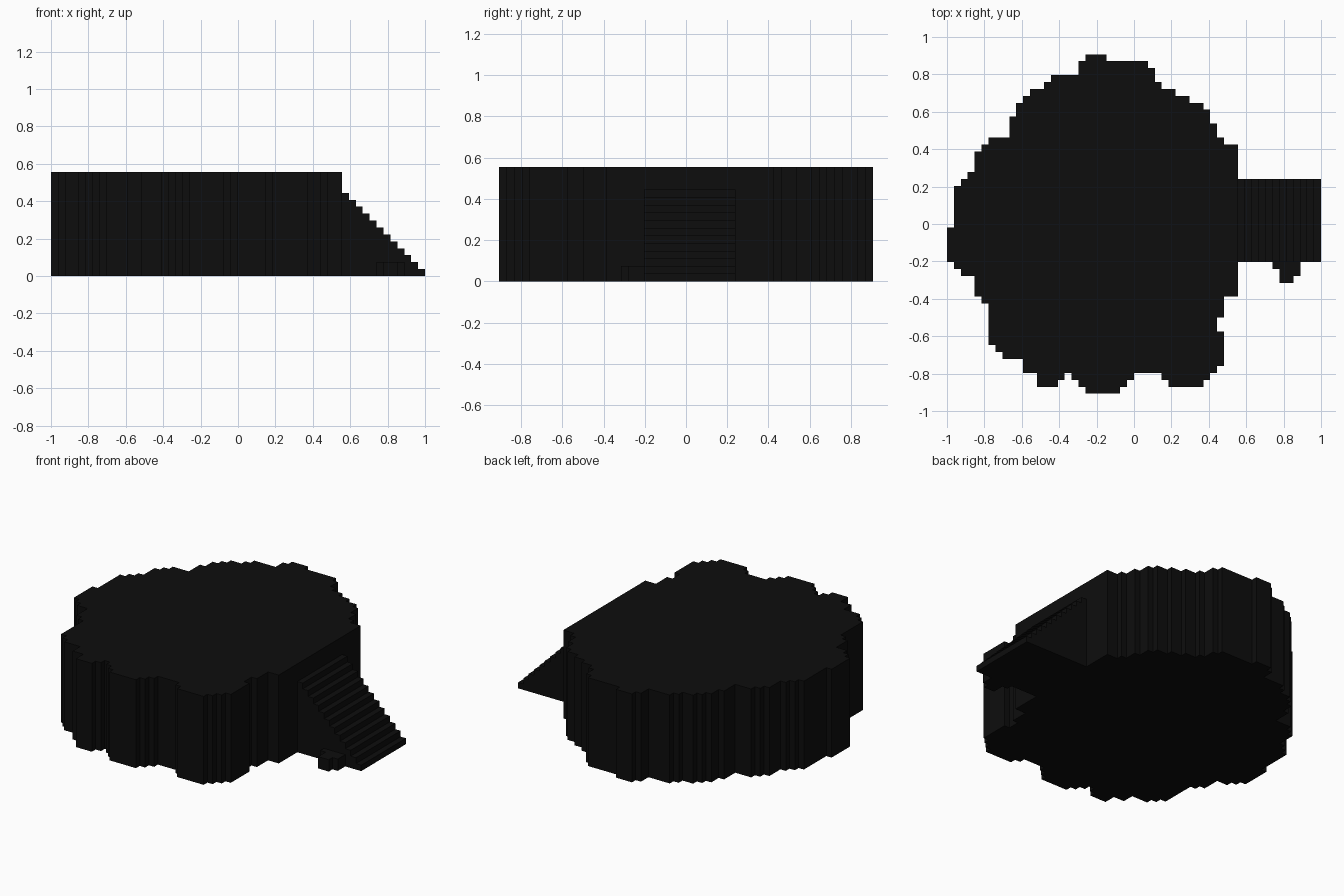
import bpy, bmesh
from mathutils import Vector

if "Cube" in bpy.data.objects:
    bpy.data.objects.remove(bpy.data.objects["Cube"])

V = 1 / 27                       # one block of the grid
OX, OY = -1.0, -24.5 * V         # grid corner

stone = bpy.data.materials.new("near_black_stone")
stone.diffuse_color = (0.004, 0.004, 0.004, 1)
stone.use_nodes = True
stone.node_tree.nodes["Principled BSDF"].inputs["Base Color"].default_value = stone.diffuse_color


def prism(name, points, push):
    """Extrude a flat outline (grid units) along push and make it an object."""
    to_world = lambda p: Vector((OX + p[0] * V, OY + p[1] * V, p[2] * V))
    bm = bmesh.new()
    face = bm.faces.new([bm.verts.new(to_world(p)) for p in points])
    new = bmesh.ops.extrude_face_region(bm, geom=[face], use_keep_orig=True)
    verts = [g for g in new["geom"] if isinstance(g, bmesh.types.BMVert)]
    bmesh.ops.translate(bm, verts=verts, vec=Vector(push) * V)
    bmesh.ops.recalc_face_normals(bm, faces=bm.faces)
    bmesh.ops.triangulate(bm, faces=[f for f in bm.faces if len(f.verts) > 4])
    mesh = bpy.data.meshes.new(name)
    bm.to_mesh(mesh)
    bm.free()
    mesh.materials.append(stone)
    ob = bpy.data.objects.new(name, mesh)
    bpy.context.collection.objects.link(ob)
    return ob


def stepped(runs, end):
    """Turn (start column, level) runs into a stepped line, left to right."""
    pts = []
    for i, (c, lv) in enumerate(runs):
        nxt = runs[i + 1][0] if i + 1 < len(runs) else end
        pts += [(c, lv, 0), (nxt, lv, 0)]
    return pts


# Rough rocky plateau: back and front edges in plan
back = [(0, 24), (1, 30), (2, 31), (3, 32), (4, 35), (5, 36), (6, 37), (9, 40),
        (10, 42), (11, 43), (12, 44), (14, 45), (15, 46), (19, 48), (20, 49),
        (23, 48), (29, 47), (30, 45), (31, 44), (33, 43), (35, 42), (37, 41),
        (38, 39), (39, 37), (40, 36)]
front = [(0, 19), (1, 18), (2, 17), (4, 14), (5, 13), (6, 7), (7, 6), (8, 5),
         (11, 3), (13, 1), (16, 2), (17, 3), (18, 2), (19, 1), (20, 0), (25, 1),
         (26, 2), (27, 3), (31, 2), (32, 1), (37, 2), (38, 3), (39, 4)]
# right side has a small notch, then steps out to the stair wall
notch = [(40, 9, 0), (39, 9, 0), (39, 11, 0), (40, 11, 0), (40, 14, 0), (42, 14, 0)]
outline = stepped(front, 40) + notch + stepped(back, 42)[::-1]
prism("plateau", outline, (0, 0, 15))

# Staircase: twelve one-block steps down to the right
profile = [(54, 19, 0), (42, 19, 0)]
for s in range(12):
    profile += [(42 + s, 19, 12 - s), (43 + s, 19, 12 - s)]
prism("staircase", profile, (0, 12, 0))

# Low rubble beside the stair
rubble = stepped([(47, 18), (48, 16), (50, 17)], 51) + [(51, 19, 0), (47, 19, 0)]
prism("rubble", rubble, (0, 0, 2))
